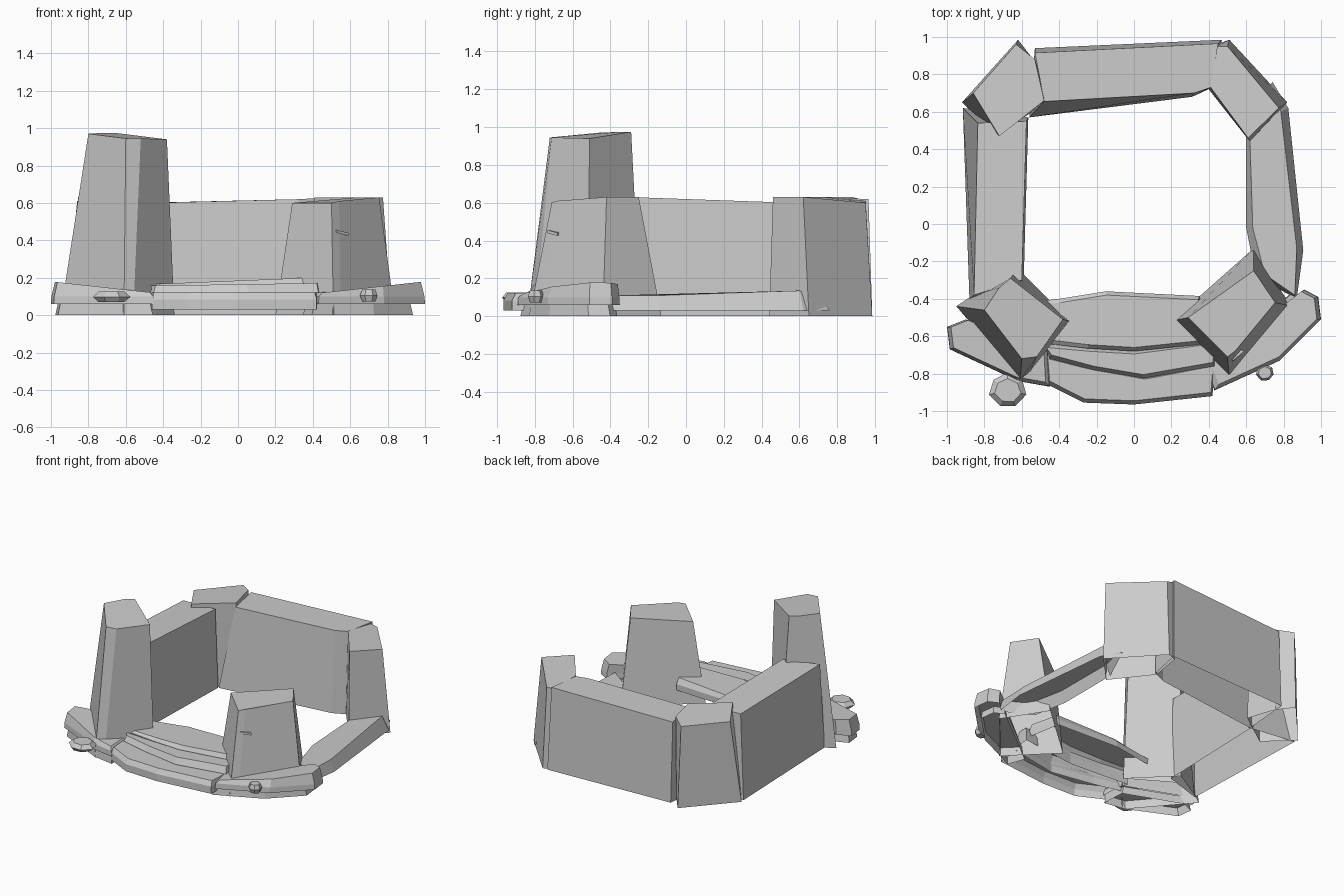
import bpy, bmesh, random
from mathutils import Vector

if "Cube" in bpy.data.objects:
    bpy.data.objects.remove(bpy.data.objects["Cube"])

random.seed(4)


def rings(name, levels):
    """Stack of closed rings of 3D points (counter-clockwise), skinned, closed on top, open below."""
    bm = bmesh.new()
    rows = [[bm.verts.new(p) for p in ring] for ring in levels]
    n = len(rows[0])
    for a, b in zip(rows, rows[1:]):
        for i in range(n):
            j = (i + 1) % n
            bm.faces.new((a[i], a[j], b[j], b[i]))
    bm.faces.new(rows[-1])
    me = bpy.data.meshes.new(name)
    bm.to_mesh(me)
    bm.free()
    ob = bpy.data.objects.new(name, me)
    bpy.context.collection.objects.link(ob)
    return ob


def flat(pts, z):
    return [(x, y, z) for x, y in pts]


def inset(pts, f, dx=0.0, dy=0.0):
    """Shrink an outline about its middle and shift it."""
    cx = sum(p[0] for p in pts) / len(pts)
    cy = sum(p[1] for p in pts) / len(pts)
    return [(cx + (p[0] - cx) * f + dx, cy + (p[1] - cy) * f + dy) for p in pts]


def slab(name, inner, outer, z0, z1, tilt=0.0, lip=0.02):
    """Curved stone course with a chamfered upper rim."""
    ring = outer + inner[::-1]
    k = len(outer)
    top = []
    for i, (x, y) in enumerate(ring):
        d = lip if i < k else -lip
        top.append((x * 0.98, y + d, z1 + tilt * x))
    return rings(name, [flat(ring, z0), [(x, y, z0 + (z1 - z0) * 0.6) for x, y in ring], top])


# Corner towers
rings("tall_front_left_tower", [
    flat([(-.95, -.44), (-.61, -.84), (-.56, -.80), (-.34, -.52), (-.62, -.24), (-.86, -.38)], 0),
    [(-.80, -.46, .97), (-.60, -.72, .945), (-.52, -.71, .945), (-.38, -.51, .94),
     (-.66, -.29, .975), (-.72, -.34, .975)]])
rings("front_right_tower", [
    flat([(.20, -.52), (.51, -.83), (.55, -.78), (.84, -.44), (.64, -.13)], 0),
    [(.29, -.50, .60), (.50, -.71, .60), (.54, -.68, .61), (.755, -.42, .63), (.64, -.25, .63)]])
rings("back_right_tower", [
    flat([(.40, .72), (.62, .44), (.82, .65), (.51, .985), (.44, .96)], 0),
    [(.41, .73, .63), (.61, .46, .63), (.775, .62, .63), (.50, .95, .60), (.44, .95, .61)]])
rings("back_left_tower", [
    flat([(-.92, .65), (-.73, .47), (-.46, .66), (-.53, .87), (-.62, .985)], 0),
    [(-.86, .70, .61), (-.72, .47, .63), (-.48, .66, .63), (-.53, .88, .63), (-.63, .96, .61)]])

# Walls
rings("back_wall", [
    flat([(-.56, .57), (.31, .68), (.42, .73), (.47, .985), (-.53, .94)], 0),
    [(-.48, .655, .60), (.32, .70, .62), (.41, .73, .625), (.45, .965, .62), (-.53, .915, .60)]])
rings("left_wall", [
    flat([(-.88, -.40), (-.59, -.31), (-.565, .57), (-.915, .62)], 0),
    [(-.855, -.38, .63), (-.60, -.30, .63), (-.575, .55, .60), (-.835, .54, .60)]])
low = [(.65, -.28), (.87, -.40), (.905, -.14), (.825, .62), (.74, .76), (.60, .46), (.60, -.02)]
rings("ruined_right_wall", [
    flat(low, .03),
    [(.70, -.27, .10), (.86, -.38, .11), (.87, -.13, .11), (.785, .60, .135),
     (.72, .72, .08), (.62, .44, .12), (.635, -.02, .11)]])

# Low blocks flaring out in front of the front towers, each on a footing
left = [(-1.0, -.55), (-.985, -.67), (-.62, -.84), (-.45, -.87), (-.46, -.68), (-.90, -.51)]
right = [(.91, -.35), (.56, -.62), (.38, -.76), (.43, -.89), (.78, -.73), (1.0, -.51), (.985, -.39)]
for side, outline, dx in (("left", left, .01), ("right", right, -.05)):
    top = [(x, y, .12 + .055 * max(0, abs(x) - .45) / .5) for x, y in inset(outline, .92, 0, .01)]
    rings(side + "_front_block", [flat(outline, .06), flat(inset(outline, .99), .10), top])
    rings(side + "_footing", [flat(inset(outline, .95, dx), 0), flat(inset(outline, .90, dx), .06)])

# Curved steps between the blocks
slab("front_step", [(-.47, -.70), (-.27, -.75), (.06, -.81), (.43, -.74)],
     [(-.46, -.86), (-.27, -.955), (0, -.965), (.42, -.92)], .03, .12)
slab("middle_step", [(-.48, -.64), (-.25, -.66), (0, -.675), (.44, -.62)],
     [(-.45, -.72), (-.22, -.78), (.05, -.825), (.43, -.76)], .06, .165, .015)
slab("rear_step", [(-.57, -.42), (-.40, -.40), (-.15, -.36), (.35, -.385)],
     [(-.46, -.64), (-.25, -.665), (0, -.68), (.40, -.64)], .11, .185, .04)


# Loose stones: squat faceted boulders
def stone(name, loc, size):
    bpy.ops.mesh.primitive_uv_sphere_add(segments=7, ring_count=4, radius=1, location=loc)
    ob = bpy.context.object
    ob.name = name
    for v in ob.data.vertices:
        c = v.co * random.uniform(.93, 1.05)
        v.co = Vector((c.x * size[0], c.y * size[1], max(-.8, min(.8, c.z * 1.2)) * size[2]))


stone("large_loose_stone", (-.675, -.89, .098), (.10, .095, .035))
stone("small_loose_stone", (.70, -.795, .105), (.05, .045, .04))

# Chip of stone standing out of the front right tower
rings("tower_chip", [[(.49, -.68, .45), (.53, -.735, .44), (.59, -.68, .425), (.54, -.66, .43)],
                     [(.50, -.68, .455), (.53, -.73, .455), (.59, -.68, .44), (.54, -.66, .45)]])
